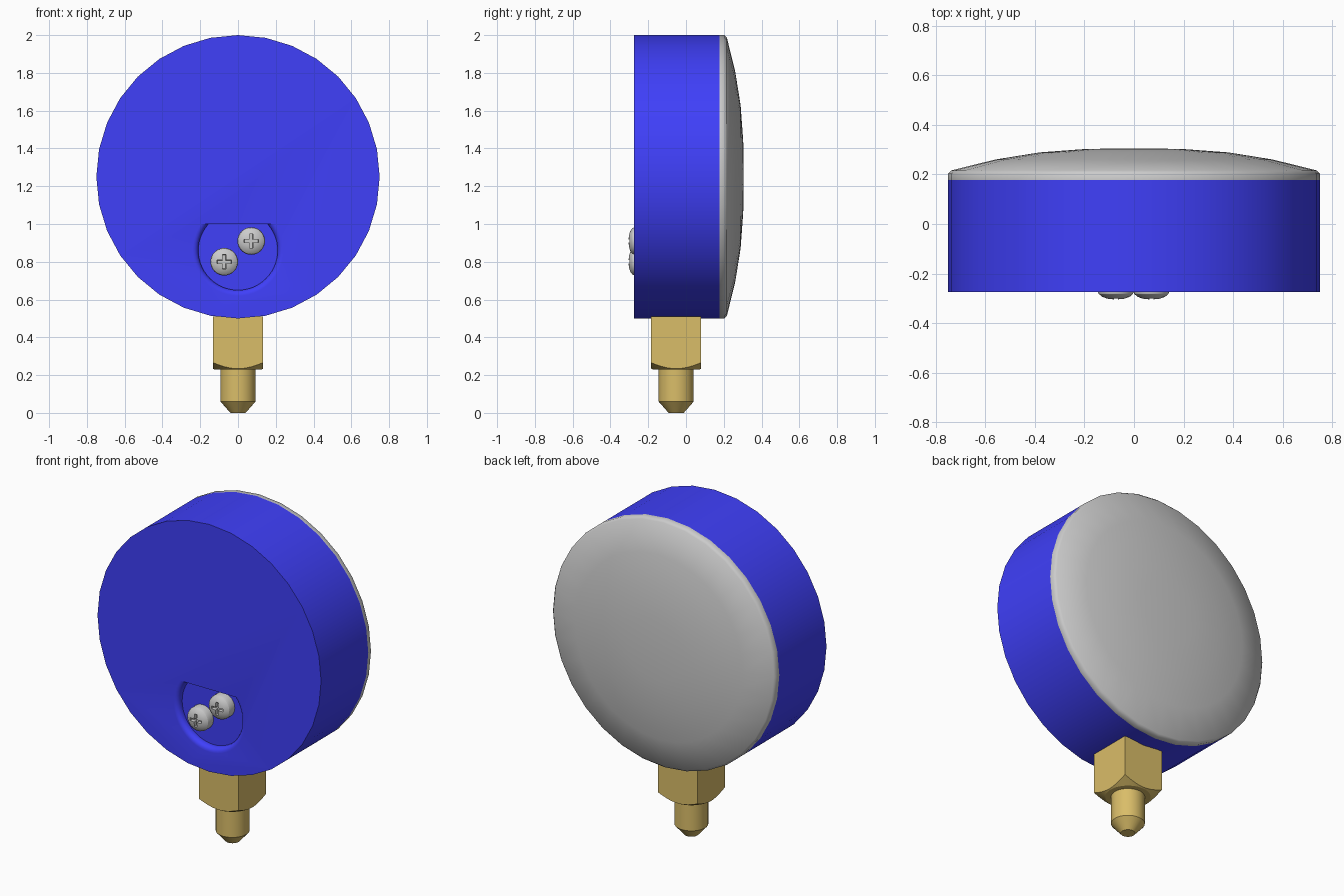
import bpy, bmesh
from math import sin, cos, pi, asin, radians
from mathutils import Vector

if "Cube" in bpy.data.objects:
    bpy.data.objects.remove(bpy.data.objects["Cube"])


def material(name, rgb):
    m = bpy.data.materials.new(name)
    m.diffuse_color = (*rgb, 1)
    m.use_nodes = True
    m.node_tree.nodes["Principled BSDF"].inputs["Base Color"].default_value = m.diffuse_color
    return m


def loft(name, rings, mat=None):
    """Skin a list of equal-length point rings and cap both ends."""
    bm = bmesh.new()
    vr = [[bm.verts.new(p) for p in ring] for ring in rings]
    n = len(vr[0])
    for a, b in zip(vr, vr[1:]):
        for i in range(n):
            j = (i + 1) % n
            bm.faces.new((a[i], a[j], b[j], b[i]))
    bm.faces.new(vr[0])
    bm.faces.new(vr[-1])
    bmesh.ops.remove_doubles(bm, verts=bm.verts[:], dist=1e-5)
    bmesh.ops.recalc_face_normals(bm, faces=bm.faces[:])
    me = bpy.data.meshes.new(name)
    bm.to_mesh(me)
    bm.free()
    if mat:
        me.materials.append(mat)
    ob = bpy.data.objects.new(name, me)
    bpy.context.collection.objects.link(ob)
    return ob


def lathe(name, profile, origin, axis, mat=None, n=32, phase=0.0):
    """Revolve (radius, height) pairs around the y or z axis."""
    o = Vector(origin)
    rings = []
    for r, h in profile:
        ring = []
        for i in range(n):
            a = 2 * pi * i / n + phase
            u, v = r * cos(a), r * sin(a)
            ring.append(o + Vector((u, h, v) if axis == 'Y' else (u, v, h)))
        rings.append(ring)
    return loft(name, rings, mat)


def activate(ob):
    bpy.ops.object.select_all(action='DESELECT')
    ob.select_set(True)
    bpy.context.view_layer.objects.active = ob


def boolean(ob, cutter, op='DIFFERENCE'):
    activate(ob)
    mod = ob.modifiers.new("cut", 'BOOLEAN')
    mod.object, mod.operation, mod.solver = cutter, op, 'EXACT'
    bpy.ops.object.modifier_apply(modifier=mod.name)
    bpy.data.objects.remove(cutter)


def smooth(ob, angle=30):
    activate(ob)
    bpy.ops.object.shade_smooth_by_angle(angle=radians(angle))


blue = material("blue_paint", (0.05, 0.05, 0.95))
brass = material("brass", (0.70, 0.51, 0.14))

FRONT, CENTRE = -0.275, (0, 0, 1.25)

# blue case drum
case = lathe("case", [(0.75, FRONT), (0.75, 0.177)], CENTRE, 'Y', blue)


# D-shaped pocket with a rounded lip, cut into the case
def d_ring(r, y, n=36, cz=0.86, flat=0.14):
    a0 = asin(flat / r)
    return [(r * cos(a), y, cz + r * sin(a))
            for a in (pi - a0 + (pi + 2 * a0) * i / n for i in range(n + 1))]


lip = [(0.24 - 0.03 * sin(t), FRONT + 0.03 * (1 - cos(t)))
       for t in (i * pi / 10 for i in range(6))]
pocket = loft("pocket_cutter", [d_ring(0.24, -0.32)]
              + [d_ring(r, y) for r, y in lip] + [d_ring(0.21, -0.235)])
boolean(case, pocket)
smooth(case)

# domed cover with its narrow rim
cover = lathe("dial_cover", [(0.75, 0.177), (0.75, 0.203), (0.738, 0.216),
                             (0.56, 0.260), (0.38, 0.289), (0.19, 0.303),
                             (0, 0.305)], CENTRE, 'Y')
smooth(cover, 45)


# cross-head screws sitting in the pocket
def cross_ring(x, z, y, arm, w):
    q = [(arm, -w), (arm, w), (w, w)]
    pts = []
    for k in range(4):
        c, s = round(cos(k * pi / 2)), round(sin(k * pi / 2))
        pts += [(x + c * u - s * v, y, z + s * u + c * v) for u, v in q]
    return pts


for i, (x, z) in enumerate([(0.07, 0.91), (-0.073, 0.80)], 1):
    screw = lathe(f"screw_{i}", [(0.073, -0.23), (0.073, -0.270),
                                 (0.069, -0.282), (0.055, -0.294),
                                 (0.032, -0.302), (0, -0.305)],
                  (x, 0, z), 'Y')
    slot = loft("slot_cutter", [cross_ring(x, z, -0.33, 0.042, 0.009),
                                cross_ring(x, z, -0.28, 0.036, 0.008)])
    boolean(screw, slot)
    smooth(screw)

# square nut with its lower corners turned off
FIT = (0, -0.052, 0)
nut = lathe("square_nut", [(0.132 * 2 ** 0.5, 0.23), (0.132 * 2 ** 0.5, 0.51)],
            FIT, 'Z', brass, n=4, phase=pi / 4)
cone = lathe("nut_chamfer_cutter", [(0.124, 0.2295), (0.22, 0.285), (0.22, 0.6)],
             FIT, 'Z', brass, n=64)
boolean(nut, cone, 'INTERSECT')
smooth(nut, 25)

# threaded stem with tapered tip
stem = lathe("stem", [(0.04, 0), (0.093, 0.06), (0.093, 0.26)], FIT, 'Z', brass)
smooth(stem)
